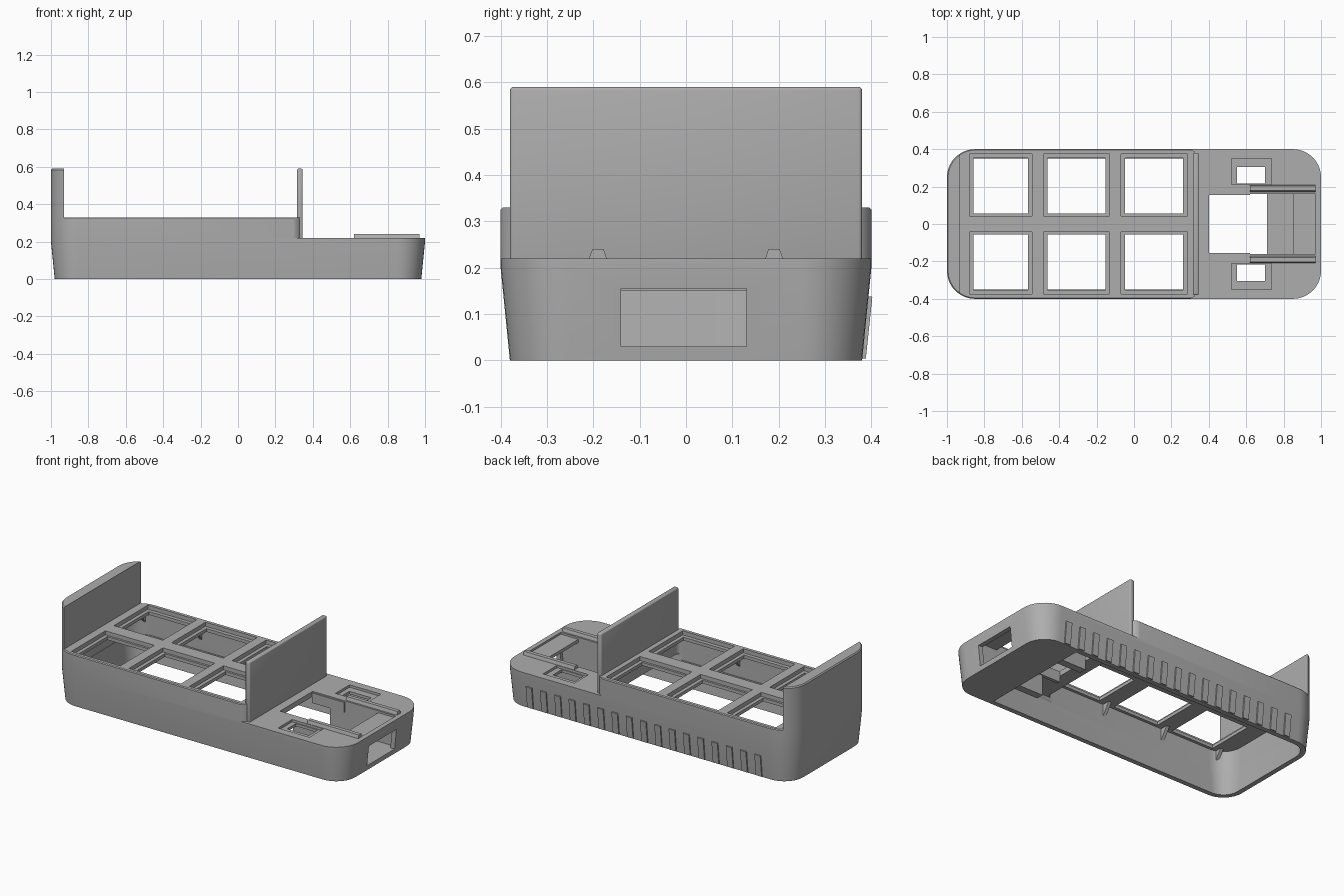
import bpy, bmesh, math

if "Cube" in bpy.data.objects:
    bpy.data.objects.remove(bpy.data.objects["Cube"], do_unlink=True)

grey = bpy.data.materials.new("plain grey")
grey.use_nodes = True
COLOUR = (0.42, 0.42, 0.42, 1)
grey.diffuse_color = COLOUR
grey.node_tree.nodes["Principled BSDF"].inputs["Base Color"].default_value = COLOUR


def finish(name, bm):
    bmesh.ops.recalc_face_normals(bm, faces=bm.faces)
    mesh = bpy.data.meshes.new(name)
    bm.to_mesh(mesh)
    bm.free()
    mesh.materials.append(grey)
    obj = bpy.data.objects.new(name, mesh)
    bpy.context.collection.objects.link(obj)
    return obj


def outline(x0, x1, hy, r_left, r_right, inset, steps=10):
    """Rounded rectangle with its own corner radius at each end."""
    pts = []
    for k, (sx, sy) in enumerate([(1, 1), (-1, 1), (-1, -1), (1, -1)]):
        r = r_right if sx > 0 else r_left
        cx = x1 - r if sx > 0 else x0 + r
        for i in range(steps + 1):
            a = math.pi / 2 * (k + i / steps)
            rr = max(r - inset, 0.005)
            pts.append((cx + rr * math.cos(a), sy * (hy - r) + rr * math.sin(a)))
    return pts


def loft(name, x0, x1, hy, r_left, r_right, levels):
    """Stack of rounded outlines, each level being (z, inset)."""
    bm = bmesh.new()
    rings = [[bm.verts.new((x, y, z)) for x, y in outline(x0, x1, hy, r_left, r_right, d)]
             for z, d in levels]
    n = len(rings[0])
    for low, high in zip(rings, rings[1:]):
        for i in range(n):
            j = (i + 1) % n
            bm.faces.new((low[i], low[j], high[j], high[i]))
    bm.faces.new(rings[0])
    bm.faces.new(rings[-1])
    return finish(name, bm)


def box(name, x, y, z, bevel=0):
    bm = bmesh.new()
    bmesh.ops.create_cube(bm, size=1)
    for v in bm.verts:
        v.co = [(a + b) / 2 + c * (b - a) for c, (a, b) in zip(v.co, (x, y, z))]
    if bevel:
        bmesh.ops.bevel(bm, geom=bm.edges[:], offset=bevel, segments=3,
                        profile=0.5, affect='EDGES')
    return finish(name, bm)


def prism(name, profile, axis, a, b):
    """Extrude a 2D profile along x or y."""
    bm = bmesh.new()
    place = (lambda p, t: (t, p[0], p[1])) if axis == 'x' else (lambda p, t: (p[0], t, p[1]))
    ends = [[bm.verts.new(place(p, t)) for p in profile] for t in (a, b)]
    n = len(profile)
    for i in range(n):
        j = (i + 1) % n
        bm.faces.new((ends[0][i], ends[0][j], ends[1][j], ends[1][i]))
    bm.faces.new(ends[0])
    bm.faces.new(ends[1])
    return finish(name, bm)


def cut(target, cutter):
    mod = target.modifiers.new("cut", 'BOOLEAN')
    mod.operation = 'DIFFERENCE'
    mod.solver = 'EXACT'
    mod.object = cutter
    bpy.context.view_layer.objects.active = target
    bpy.ops.object.modifier_apply(modifier=mod.name)
    bpy.data.objects.remove(cutter, do_unlink=True)


# Tapered housing, with the front deck stepped down behind a rounded corner
body = loft("housing", -1, 1, 0.4, 0.15, 0.15,
            [(0, 0.02), (0.2, 0), (0.325, 0), (0.33, 0.005)])
step = box("step_cutter", (0.25, 1.2), (-0.6, 0.6), (0.22, 0.5))
cut(step, loft("step_corner", -0.5, 0.342, 0.402, 0.05, 0.06, [(0.1, 0), (0.6, 0)]))
cut(body, step)

# Hollow interior, open at the bottom
cut(body, loft("low_cavity", -1, 1, 0.4, 0.15, 0.15, [(-0.02, 0.052), (0.188, 0.03)]))
cut(body, loft("high_cavity", -0.97, 0.31, 0.37, 0.12, 0.03, [(0.15, 0), (0.285, 0)]))

# Six stepped bays in the raised deck
for x0, x1 in [(-0.88, -0.545), (-0.485, -0.13), (-0.07, 0.285)]:
    for s in (-1, 1):
        ys = sorted((s * 0.042, s * 0.375))
        cut(body, box("bay_recess", (x0, x1), ys, (0.305, 0.4)))
        ys = sorted((s * 0.055, s * 0.352))
        cut(body, box("bay_hole", (x0 + 0.022, x1 - 0.022), ys, (0.2, 0.4)))

# Lower deck openings: middle slot, cover recess, two stepped side windows, end port
cut(body, box("slot", (0.4, 0.85), (-0.16, 0.16), (0.1, 0.3)))
cut(body, box("cover_recess", (0.84, 0.97), (-0.16, 0.16), (0.208, 0.3)))
for s in (-1, 1):
    cut(body, box("window_recess", (0.52, 0.735), sorted((s * 0.212, s * 0.35)), (0.205, 0.3)))
    cut(body, box("window_hole", (0.55, 0.70), sorted((s * 0.217, s * 0.305)), (0.1, 0.3)))
cut(body, box("port", (0.9, 1.1), (-0.14, 0.13), (0.03, 0.155)))

# Floor under the port end
floor = loft("port_floor", -1, 1, 0.4, 0.15, 0.15, [(0, 0.03), (0.03, 0.03)])
cut(floor, box("floor_cutter", (-1.2, 0.71), (-0.6, 0.6), (-0.1, 0.1)))

# Upright end plates
rear = loft("rear_plate", -1, 1, 0.4, 0.15, 0.15, [(0.3, 0), (0.583, 0), (0.59, 0.006)])
cut(rear, box("rear_cutter", (-0.93, 1.2), (-0.6, 0.6), (0, 0.8)))
front = box("middle_plate", (0.315, 0.346), (-0.38, 0.38), (0.2, 0.59), 0.008)

parts = [body, floor, rear, front]
for s, side in ((-1, "right"), (1, "left")):
    # Rails on the lower deck with guide walls below them
    rail = [(s * 0.166, 0.2), (s * 0.212, 0.2), (s * 0.208, 0.223),
            (s * 0.202, 0.24), (s * 0.178, 0.24), (s * 0.172, 0.223)]
    parts.append(prism(side + "_rail", rail, 'x', 0.62, 0.97))
    parts.append(box(side + "_guide_wall", (0.52, 0.965), sorted((s * 0.16, s * 0.205)),
                     (0.025, 0.2)))
    parts.append(box(side + "_slot_lip", (0.4, 0.62), sorted((s * 0.155, s * 0.175)),
                     (0.15, 0.212)))
    # Gussets bracing the deck from inside
    for x in (-0.9, -0.515, -0.1):
        gusset = [(s * 0.38, 0.29), (s * 0.32, 0.29), (s * 0.38, 0.2)]
        parts.append(prism(side + "_gusset", gusset, 'x', x - 0.01, x + 0.01))

# Row of grip ribs along the back wall
for i in range(17):
    x = -0.77 + i * 0.098
    rib = [(0.37, 0.004), (0.388, 0.004), (0.402, 0.137), (0.37, 0.14)]
    parts.append(prism("grip_rib", rib, 'x', x - 0.02, x + 0.02))

# Soft shading on the rounded corners, crisp edges elsewhere
bpy.ops.object.select_all(action='DESELECT')
for part in parts:
    part.select_set(True)
bpy.context.view_layer.objects.active = body
bpy.ops.object.shade_smooth_by_angle(angle=math.radians(30))
